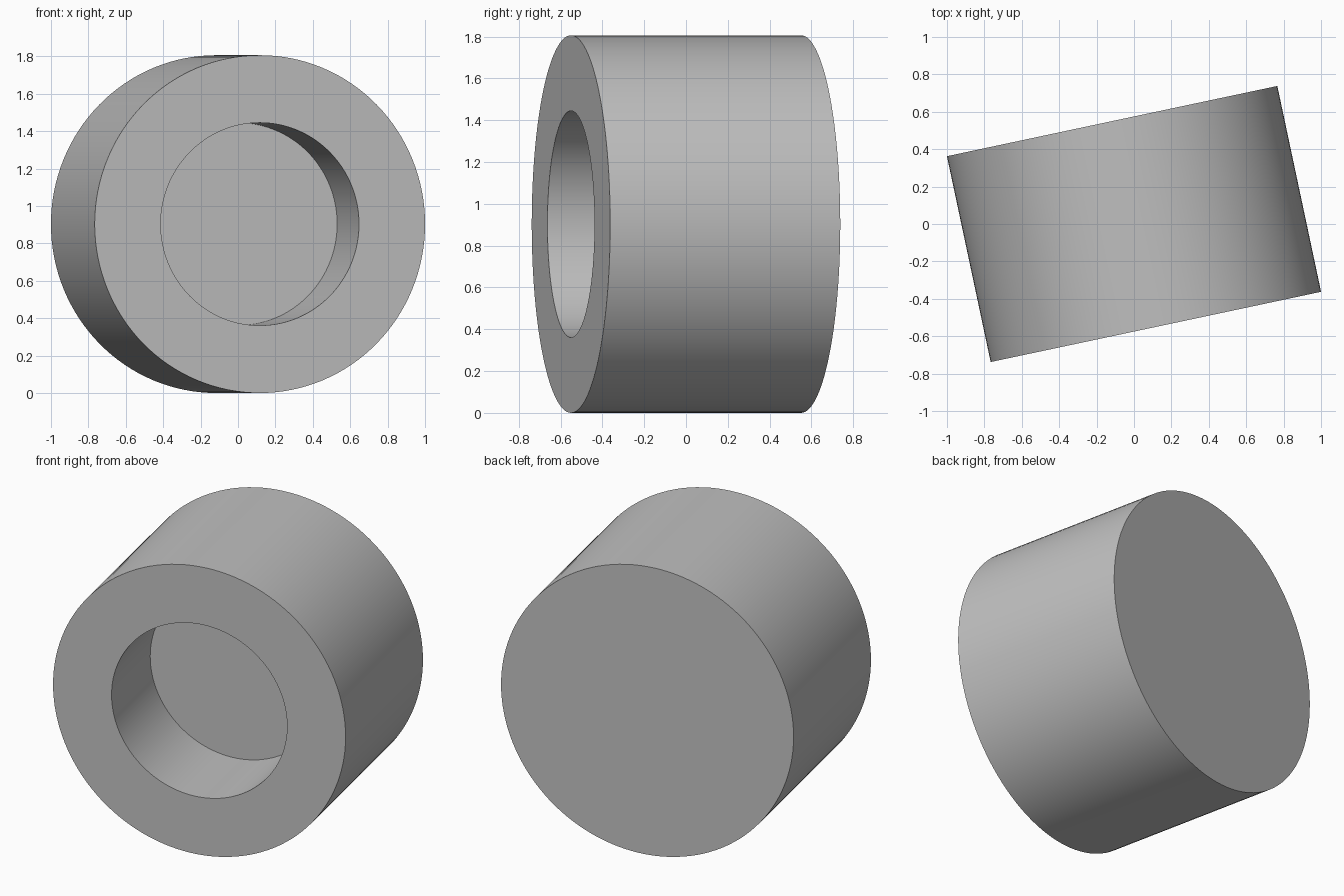
import bpy, bmesh
from math import radians, sin, cos, tau

cube = bpy.data.objects.get("Cube")
if cube:
    bpy.data.objects.remove(cube, do_unlink=True)

RADIUS, BORE, DEPTH = 0.903, 0.542, 1.125
SEGMENTS = 128

grey = bpy.data.materials.new("plain grey")
grey.use_nodes = True
colour = (0.527, 0.527, 0.527, 1)
grey.diffuse_color = colour
grey.node_tree.nodes["Principled BSDF"].inputs["Base Color"].default_value = colour

# Ring profile (radius, y): closed back, outer wall, front rim, blind bore to mid-depth
profile = [(RADIUS, DEPTH / 2), (RADIUS, -DEPTH / 2), (BORE, -DEPTH / 2), (BORE, 0)]

bm = bmesh.new()
rings = []
for r, y in profile:
    rings.append([bm.verts.new((r * cos(tau * i / SEGMENTS), y, r * sin(tau * i / SEGMENTS)))
                  for i in range(SEGMENTS)])
for a, b in zip(rings, rings[1:]):
    for i in range(SEGMENTS):
        j = (i + 1) % SEGMENTS
        bm.faces.new((a[i], a[j], b[j], b[i]))

# Back cap and bore floor
bm.faces.new(rings[0])
bm.faces.new(rings[-1])
bmesh.ops.recalc_face_normals(bm, faces=bm.faces)

mesh = bpy.data.meshes.new("bored_cylinder")
bm.to_mesh(mesh)
bm.free()
mesh.materials.append(grey)

# Lying drum turned slightly about the vertical
drum = bpy.data.objects.new("bored_cylinder", mesh)
bpy.context.collection.objects.link(drum)
drum.location.z = RADIUS
drum.rotation_euler.z = radians(12)

bpy.ops.object.select_all(action="DESELECT")
drum.select_set(True)
bpy.context.view_layer.objects.active = drum
bpy.ops.object.shade_smooth_by_angle(angle=radians(30))
